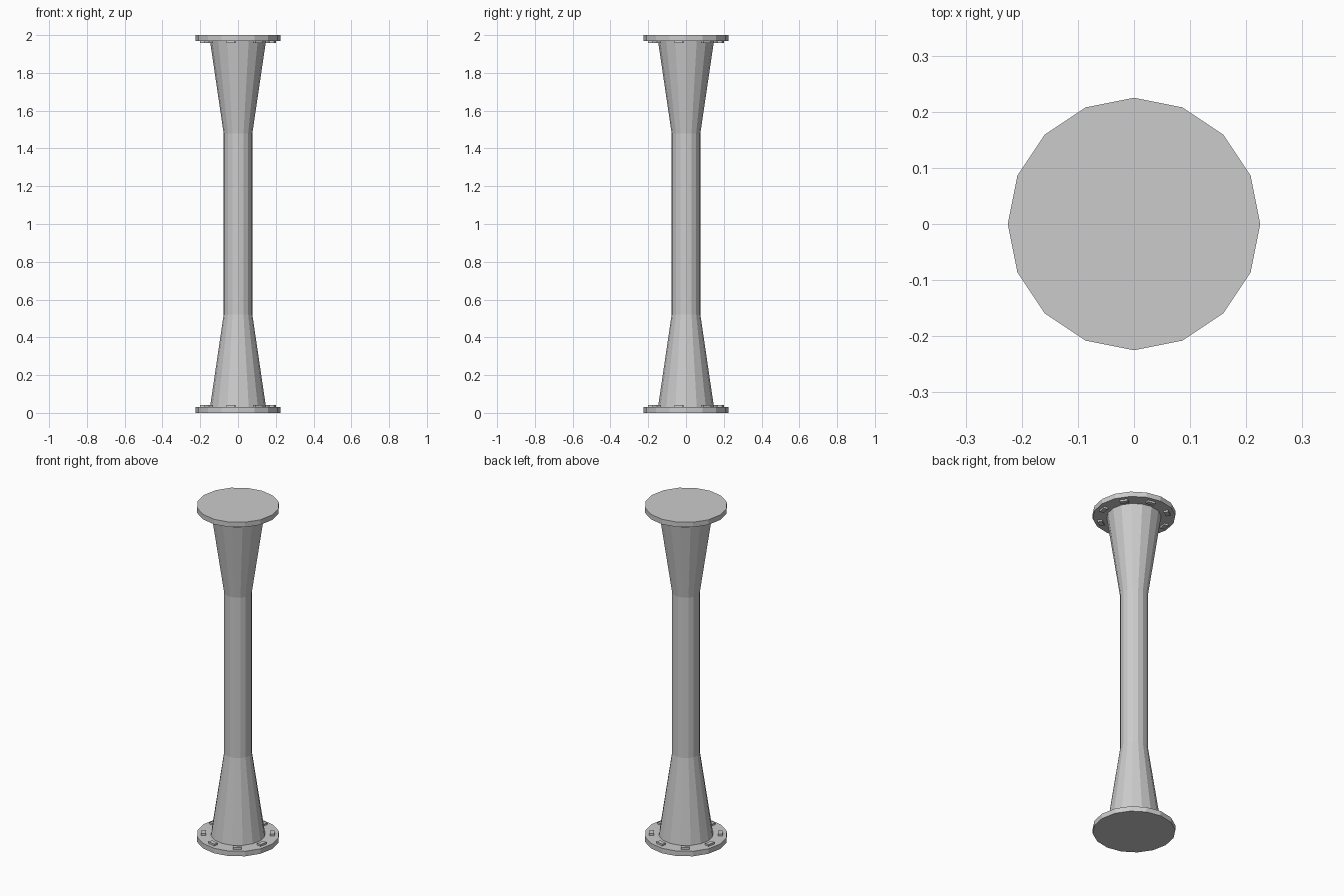
import bpy, bmesh, math
from mathutils import Matrix, Vector

if "Cube" in bpy.data.objects:
    bpy.data.objects.remove(bpy.data.objects["Cube"])

SIDES = 16


def lathe(name, profile):
    """Flat-faced solid of revolution from (radius, z) points, capped at both ends."""
    bm = bmesh.new()
    rings = []
    for r, z in profile:
        rings.append([bm.verts.new((r * math.cos(2 * math.pi * i / SIDES),
                                    r * math.sin(2 * math.pi * i / SIDES), z))
                      for i in range(SIDES)])
    for low, high in zip(rings, rings[1:]):
        for i in range(SIDES):
            j = (i + 1) % SIDES
            bm.faces.new((low[i], low[j], high[j], high[i]))
    bm.faces.new(rings[0][::-1])
    bm.faces.new(rings[-1])
    return finish(name, bm)


def finish(name, bm):
    bmesh.ops.recalc_face_normals(bm, faces=bm.faces)
    mesh = bpy.data.meshes.new(name)
    bm.to_mesh(mesh)
    bm.free()
    obj = bpy.data.objects.new(name, mesh)
    bpy.context.collection.objects.link(obj)
    return obj


def bolt_ring(name, z):
    """Eight rectangular bolt heads, centred on every second flange side."""
    bm = bmesh.new()
    for i in range(8):
        angle = math.radians(-101.25 + 45 * i)
        place = (Matrix.Rotation(angle, 4, 'Z')
                 @ Matrix.Translation(Vector((0.187, 0, z)))
                 @ Matrix.Diagonal((0.025, 0.045, 0.02, 1)))
        bmesh.ops.create_cube(bm, size=1, matrix=place)
    return finish(name, bm)


# Column flaring towards both ends
lathe("column", [(0.149, 0.025), (0.076, 0.52), (0.076, 1.48), (0.149, 1.975)])

# End flanges
lathe("bottom_flange", [(0.225, 0.0), (0.225, 0.03)])
lathe("top_flange", [(0.225, 1.97), (0.225, 2.0)])

# Bolt heads on the inner faces of the flanges
bolt_ring("bottom_bolts", 0.031)
bolt_ring("top_bolts", 1.969)
